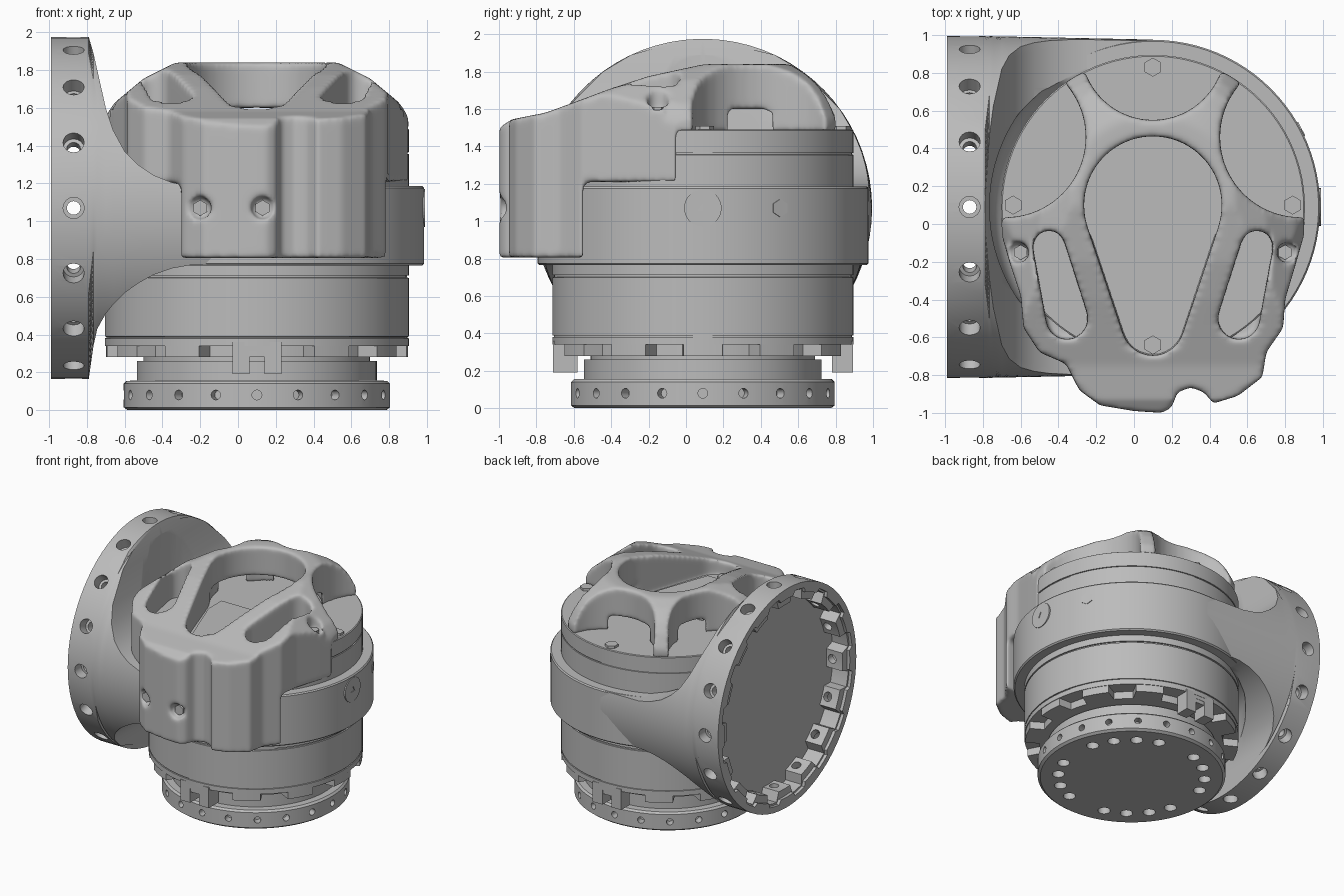
import bpy, bmesh, math
from math import sin, cos, pi, radians, asin, atan2
from mathutils import Vector, Matrix

if "Cube" in bpy.data.objects:
    bpy.data.objects.remove(bpy.data.objects["Cube"])

GREY = (0.5, 0.5, 0.5, 1)
metal = bpy.data.materials.new("cast_grey")
metal.use_nodes = True
metal.diffuse_color = GREY
metal.node_tree.nodes["Principled BSDF"].inputs["Base Color"].default_value = GREY

CX, CY, MID = 0.1, 0.09, 1.07      # main axis and flange height
AXIS = Vector((CX, CY, 0))


def to_object(name, bm):
    bmesh.ops.recalc_face_normals(bm, faces=bm.faces)
    me = bpy.data.meshes.new(name)
    bm.to_mesh(me)
    bm.free()
    ob = bpy.data.objects.new(name, me)
    bpy.context.collection.objects.link(ob)
    me.materials.append(metal)
    return ob


def activate(ob):
    bpy.ops.object.select_all(action='DESELECT')
    ob.select_set(True)
    bpy.context.view_layer.objects.active = ob


def smooth(ob, angle=35):
    activate(ob)
    bpy.ops.object.shade_smooth_by_angle(angle=radians(angle))
    return ob


def boolean(ob, *others, op='DIFFERENCE'):
    for other in others:
        mod = ob.modifiers.new("bool", 'BOOLEAN')
        mod.operation, mod.solver, mod.object = op, 'EXACT', other
        activate(ob)
        bpy.ops.object.modifier_apply(modifier=mod.name)
        bpy.data.objects.remove(other)
    return ob


def loft(name, rings):
    bm = bmesh.new()
    loops = [[bm.verts.new(p) for p in ring] for ring in rings]
    n = len(loops[0])
    for a, b in zip(loops, loops[1:]):
        for i in range(n):
            bm.faces.new((a[i], a[(i + 1) % n], b[(i + 1) % n], b[i]))
    bm.faces.new(loops[0])
    bm.faces.new(loops[-1])
    return to_object(name, bm)


def prism(name, pts, axis, lo, hi):
    place = {'x': lambda a, b, c: (c, a, b),
             'y': lambda a, b, c: (a, c, b),
             'z': lambda a, b, c: (a, b, c)}[axis]
    return loft(name, [[place(a, b, c) for a, b in pts] for c in (lo, hi)])


def box(name, x, y, z):
    return prism(name, [(x[0], y[0]), (x[1], y[0]), (x[1], y[1]), (x[0], y[1])], 'z', *z)


def lathe(name, profile, n=96):
    return loft(name, [[(CX + r * cos(2 * pi * i / n), CY + r * sin(2 * pi * i / n), z)
                        for i in range(n)] for r, z in profile])


def rods(name, items, n=16):
    """Separate cylinders, each given as start, direction, radius, length."""
    bm = bmesh.new()
    for start, way, r, length in items:
        way = Vector(way).normalized()
        mat = (Matrix.Translation(Vector(start) + way * length / 2)
               @ way.to_track_quat('Z', 'Y').to_matrix().to_4x4())
        bmesh.ops.create_cone(bm, cap_ends=True, segments=n, radius1=r,
                              radius2=r, depth=length, matrix=mat)
    return to_object(name, bm)


def arc(c, r, a, b, n):
    return [(c[0] + r * cos(a + (b - a) * i / n), c[1] + r * sin(a + (b - a) * i / n))
            for i in range(n + 1)]


def circle(c, r, n=40):
    return arc(c, r, 0, 2 * pi * (n - 1) / n, n - 1)


def capsule(c1, r1, c2, r2, n=24):
    dx, dy = c1[0] - c2[0], c1[1] - c2[1]
    t, b = atan2(dy, dx), asin((r1 - r2) / math.hypot(dx, dy))
    q = pi / 2 + b
    return arc(c1, r1, t - q, t + q, n) + arc(c2, r2, t + q, t + 2 * pi - q, n)


def gear(c, n, outer, inner, duty, turn=0):
    pts, step = [], 2 * pi / n
    for k in range(n):
        a = k * step + turn
        half = step * duty / 2
        pts += arc(c, inner, a - half, a + half, 4)
        pts += arc(c, outer, a + half * 1.25, a + step - half * 1.25, 4)
    return pts


# Base ring with radial and underside holes
base = lathe("base_ring", [(0.685, 0), (0.705, 0.015), (0.705, 0.14), (0.69, 0.155),
                           (0.635, 0.156), (0.635, 0.26), (0.6, 0.261), (0.6, 0.36)])
side, under = [], []
for k in range(20):
    way = Vector((cos(k * pi / 10), sin(k * pi / 10), 0))
    side.append((AXIS + way * 0.64 + Vector((0, 0, 0.08)), way, 0.026, 0.1))
    if k % 5:
        under.append((AXIS + way * 0.55 - Vector((0, 0, 0.05)), (0, 0, 1), 0.047, 0.12))
smooth(boolean(base, rods("side_holes", side), rods("under_holes", under)))

# Drum, toothed skirt and clamp tabs
smooth(lathe("drum", [(0.7, 0.34), (0.805, 0.34), (0.805, 0.38), (0.797, 0.381), (0.797, 0.388),
                      (0.805, 0.389), (0.805, 0.70), (0.795, 0.701), (0.795, 0.712),
                      (0.805, 0.713), (0.805, 1.355), (0.797, 1.356), (0.797, 1.364),
                      (0.805, 1.365), (0.805, 1.485), (0.798, 1.49)]))
smooth(prism("drum_skirt", gear((CX, CY), 12, 0.8, 0.69, 0.4, pi / 12), 'z', 0.28, 0.345))
for word, y in (("front", (-0.712, -0.58)), ("back", (0.78, 0.892))):
    tab = box(word + "_tab", (CX - 0.13, CX + 0.13), y, (0.19, 0.36))
    boolean(tab, box("tab_slot", (CX - 0.04, CX + 0.04), (y[0] - 1, y[1] + 1), (0.1, 0.31)))

# Band around the drum with a side boss and plug
smooth(lathe("band", [(0.79, 0.765), (0.875, 0.765), (0.885, 0.775), (0.885, 1.175),
                      (0.877, 1.185), (0.79, 1.185)]))
boss = rods("side_boss", [((0.9, CY, MID), (1, 0, 0), 0.1, 0.09)], 32)
boolean(boss, rods("boss_socket", [((0.965, CY, MID), (1, 0, 0), 0.03, 0.1)], 3))
plug_way = Vector((cos(0.485), sin(0.485), 0))
rods("band_plug", [(AXIS + plug_way * 0.8 + Vector((0, 0, MID)), plug_way, 0.048, 0.09)], 6)


# Side flange that narrows into the band
def section(x, high, low, r, n=36):
    up, down = [min(asin(min(h / r, 1)), radians(88.5)) for h in (high, low)]
    pts = arc((CY, MID), r, -down, up, n)
    pts += [(CY + r * cos(up) * (1 - 2 * i / n), MID + r * sin(up)) for i in range(1, n)]
    pts += arc((CY, MID), r, pi - up, pi + down, n)
    pts += [(CY - r * cos(down) * (1 - 2 * i / n), MID - r * sin(down)) for i in range(1, n)]
    return [(x, y, z) for y, z in pts]


# Stations: x, height above and below the flange centre
steps = [(-0.99, 0.91, 0.91), (-0.79, 0.91, 0.91), (-0.765, 0.82, 0.73), (-0.745, 0.73, 0.64),
         (-0.7, 0.53, 0.56), (-0.66, 0.41, 0.51), (-0.6, 0.3, 0.45), (-0.53, 0.23, 0.4),
         (-0.45, 0.175, 0.355), (-0.35, 0.135, 0.32), (-0.25, 0.115, 0.302), (0.1, 0.11, 0.295)]
flange = loft("side_flange", [section(x, a, b, 0.905 - max(0, x + 0.79) * 0.021)
                              for x, a, b in steps])
scoops = [lathe("scoop", [(0.78, z), (0.82, z + s * 0.03), (0.85, z + s * 0.09),
                          (0.865, z + s * 0.2), (0.865, z + s)])
          for z, s in ((1.18, 1), (0.775, -1))]
cavity = prism("cavity", gear((CY, MID), 16, 0.84, 0.76, 0.5), 'x', -0.975, -0.82)
mouth = prism("mouth", gear((CY, MID), 16, 0.855, 0.82, 0.5), 'x', -1.1, -0.965)
holes, bores = [], []
for k in range(16):
    way = Vector((0, cos(k * pi / 8), sin(k * pi / 8)))
    centre = Vector((-0.87, CY, MID))
    holes.append((centre + way * 0.82, way, 0.056, 0.2))
    bores.append((centre + way * 0.7, way, 0.036, 0.18))
smooth(boolean(flange, *scoops, cavity, mouth, rods("rim_holes", holes), rods("rim_bores", bores)))

# Cast cover: plan outline trimmed by a side profile, a front profile and a rear dome
outline = arc((CX, CY), 0.805, radians(-4), radians(184), 48) + [
    (-0.7, -0.06), (-0.66, -0.2), (-0.6, -0.38), (-0.585, -0.55), (-0.5, -0.68), (-0.36, -0.74),
    (-0.29, -0.88), (-0.18, -0.96), (0, -0.99), (0.15, -1.0), (0.2, -0.97), (0.23, -0.89),
    (0.3, -0.865), (0.37, -0.89), (0.42, -0.95), (0.55, -0.91), (0.68, -0.81), (0.7, -0.68),
    (0.79, -0.55), (0.8, -0.4), (0.86, -0.2), (0.9, -0.06)]
cover = prism("top_cover", outline, 'z', 0.805, 2.0)
side_shape = [(-1.1, 0.5), (-1.1, 1.46), (-1.0, 1.5), (-0.93, 1.545), (-0.75, 1.58), (-0.6, 1.635),
              (-0.4, 1.71), (-0.2, 1.775), (0.1, 1.84), (0.95, 1.84), (0.95, 0.5)]
front_shape = [(-0.72, 0.5), (-0.72, 1.54), (-0.65, 1.63), (-0.5, 1.755), (-0.33, 1.84),
               (CX, 1.85), (0.53, 1.84), (0.7, 1.755), (0.85, 1.63), (0.92, 1.54), (0.92, 0.5)]
dome = lathe("rear_dome", [(0.83, 0.4), (0.83, 1.48), (0.8, 1.56), (0.75, 1.66), (0.69, 1.735),
                           (0.6, 1.795), (0.5, 1.835), (0.3, 1.88)])
boolean(dome, box("front_zone", (-2, 2), (-2, -0.12), (0.3, 2.2)), op='UNION')
boolean(cover, prism("side_trim", side_shape, 'x', -2, 2),
        prism("front_trim", front_shape, 'y', -2, 2), dome, op='INTERSECT')
cuts = [box("rear_under", (-2, 2), (-0.05, 2), (0, 1.48)),
        box("side_under", (-2, 2), (-0.55, 1), (0, 1.21)),
        box("right_under", (-2, -0.3), (-2, 1), (0, 1.2)),
        prism("main_opening", capsule((CX, 0.1), 0.365, (CX, -0.53), 0.165), 'z', 1.47, 2.2),
        prism("under_arches", circle((CX, 0.22), 0.42), 'z', 1.45, 1.6),
        prism("rear_scallop", circle((CX, 0.93), 0.38), 'z', 1.44, 2.2),
        rods("front_pockets", [((-0.2, -1.1, MID), (0, 1, 0), 0.06, 0.22),
                               ((0.13, -1.1, MID), (0, 1, 0), 0.06, 0.16)], 24)]
for s in (-1, 1):
    cuts += [prism("side_scallop", circle((CX + s * 0.78, 0.46), 0.425), 'z', 1.44, 2.2),
             prism("long_slot", capsule((CX + s * 0.55, -0.12), 0.085, (CX + s * 0.455, -0.5), 0.11),
                   'z', 1.45, 2.2),
             rods("bolt_pocket", [((CX + s * 0.71, -0.15, 1.58), (0, 0, 1), 0.055, 0.3)])]
boolean(cover, *cuts)
remesh = cover.modifiers.new("soften_mesh", 'REMESH')
remesh.mode, remesh.voxel_size = 'VOXEL', 0.015
relax = cover.modifiers.new("soften_edges", 'SMOOTH')
relax.factor, relax.iterations = 0.5, 10
activate(cover)
for mod in ("soften_mesh", "soften_edges"):
    bpy.ops.object.modifier_apply(modifier=mod)
cover.data.materials.clear()
cover.data.materials.append(metal)
smooth(cover, 60)

# Inner plate seen through the main opening
prism("inner_plate", [(-0.2, 0.07), (-0.2, -0.1), (-0.02, -0.6), (0.22, -0.6),
                      (0.4, -0.1), (0.4, 0.07)], 'z', 1.488, 1.496)

# Hex bolts on top of the drum, beside the slots and on the front
up = (0, 0, 1)
spots = [(CX, 0.83), (CX, -0.64), (CX - 0.74, 0.1), (CX + 0.74, 0.1)]
rods("drum_bolts", [((x, y, 1.46), up, 0.05, 0.05) for x, y in spots], 6)
rods("cover_bolts", [((CX + s * 0.7, -0.15, 1.5), up, 0.04, 0.11) for s in (-1, 1)], 6)
rods("front_bolts", [((-0.2, -0.86, MID), (0, -1, 0), 0.042, 0.05),
                     ((0.13, -0.91, MID), (0, -1, 0), 0.042, 0.05)], 6)
